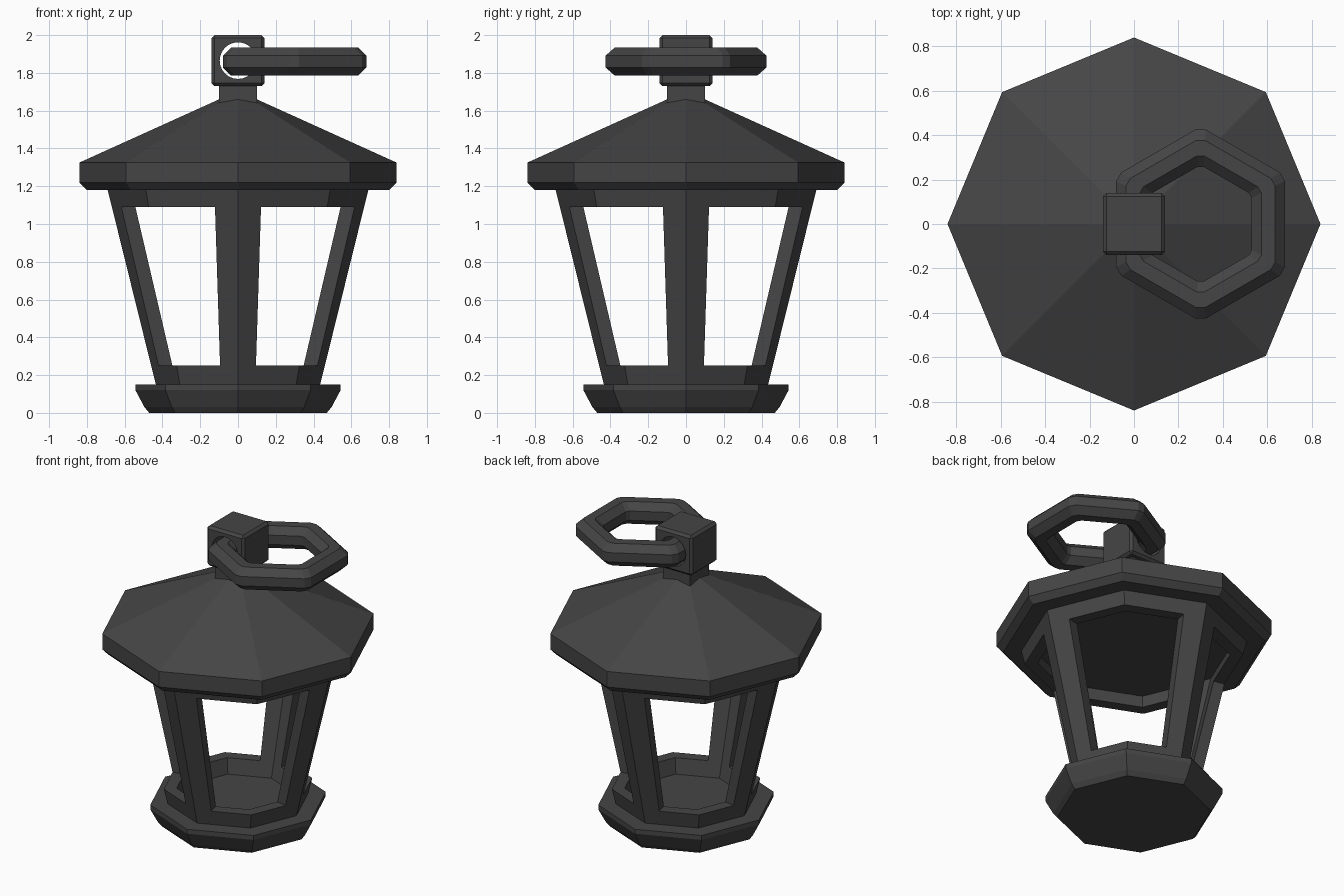
import bpy, bmesh
from math import sin, cos, pi, radians
from mathutils import Matrix

cube = bpy.data.objects.get("Cube")
if cube:
    bpy.data.objects.remove(cube)

iron = bpy.data.materials.new("dark_iron")
iron.use_nodes = True
GREY = (0.06, 0.06, 0.06, 1)
iron.diffuse_color = GREY
iron.node_tree.nodes["Principled BSDF"].inputs["Base Color"].default_value = GREY


def finish(bm, name):
    bmesh.ops.recalc_face_normals(bm, faces=bm.faces)
    mesh = bpy.data.meshes.new(name)
    bm.to_mesh(mesh)
    bm.free()
    mesh.materials.append(iron)
    obj = bpy.data.objects.new(name, mesh)
    bpy.context.collection.objects.link(obj)
    return obj


def lathe(name, profile, angles, looped=False, centre_x=0):
    """Sweep (radius, height) points around z; cap the ends or close the loop."""
    bm = bmesh.new()
    rings = [[bm.verts.new((centre_x + r * cos(a), r * sin(a), z)) for a in angles]
             for r, z in profile]
    n = len(angles)
    pairs = list(zip(rings, rings[1:]))
    if looped:
        pairs.append((rings[-1], rings[0]))
    else:
        bm.faces.new(rings[0])
        bm.faces.new(rings[-1])
    for low, high in pairs:
        for i in range(n):
            j = (i + 1) % n
            bm.faces.new((low[i], low[j], high[j], high[i]))
    return finish(bm, name)


def box(name, half, z0, z1, bevel=0):
    bm = bmesh.new()
    bmesh.ops.create_cube(bm, size=1)
    bmesh.ops.scale(bm, vec=(2 * half, 2 * half, z1 - z0), verts=bm.verts)
    bmesh.ops.translate(bm, vec=(0, 0, (z0 + z1) / 2), verts=bm.verts)
    if bevel:
        bmesh.ops.bevel(bm, geom=bm.edges[:], offset=bevel, segments=1,
                        affect='EDGES', profile=0.5)
    return finish(bm, name)


# Octagonal base and roof
octagon = [i * pi / 4 for i in range(8)]
lathe("base", [(0.47, 0), (0.495, 0.03), (0.543, 0.12), (0.543, 0.15)], octagon)
lathe("roof", [(0.80, 1.18), (0.84, 1.22), (0.84, 1.325), (0.10, 1.66)], octagon)

# Tapered frame: four posts on the axes, windows wrapping the corners between
bm = bmesh.new()
rows = []
for z in (0.145, 0.25, 1.09, 1.185):
    r = 0.435 + 0.2476 * (z - 0.15)
    w = 0.095 + 0.032 * (z - 0.25)
    side = r - w * (2 ** 0.5 - 1)
    quarter = [(r, 0), (side, w), (r * cos(pi / 4), r * sin(pi / 4)), (w, side)]
    row = []
    for k in range(4):
        turn = Matrix.Rotation(k * pi / 2, 2)
        for x, y in quarter:
            row.append(bm.verts.new((turn[0][0] * x + turn[0][1] * y,
                                     turn[1][0] * x + turn[1][1] * y, z)))
    rows.append(row)
for level in range(3):
    for i in range(16):
        if level == 1 and i % 4 in (1, 2):
            continue
        j = (i + 1) % 16
        bm.faces.new((rows[level][i], rows[level][j],
                      rows[level + 1][j], rows[level + 1][i]))
# Thicken the wall towards the axis
inner = bmesh.ops.extrude_face_region(bm, geom=bm.faces[:], use_keep_orig=True)
for v in inner["geom"]:
    if isinstance(v, bmesh.types.BMVert):
        r = 0.435 + 0.2476 * (v.co.z - 0.15)
        v.co.xy *= (r - 0.08) / r
finish(bm, "window_frame")

# Neck and pierced hanging block
box("neck", 0.10, 1.60, 1.75)
block = box("hanging_block", 0.14, 1.73, 2.0, bevel=0.016)
bm = bmesh.new()
bmesh.ops.create_cone(bm, cap_ends=True, segments=24, radius1=0.097, radius2=0.097, depth=1,
                      matrix=Matrix.Translation((0, 0, 1.865)) @ Matrix.Rotation(pi / 2, 4, 'X'))
cutter = finish(bm, "hole_cutter")
cutter.hide_render = True
cut = block.modifiers.new("hole", 'BOOLEAN')
cut.operation = 'DIFFERENCE'
cut.solver = 'EXACT'
cut.object = cutter
bpy.context.view_layer.objects.active = block
bpy.ops.object.modifier_apply(modifier=cut.name)
bpy.data.objects.remove(cutter)

# Hexagonal carrying ring with clipped corners and an eight-sided bar
corners = [radians(30 + 60 * k + s) for k in range(6) for s in (-3, 3)]
tube = 0.075 / cos(pi / 8)
section = [((0.305 + tube * cos(a)) / cos(radians(27)), 1.86 + tube * sin(a))
           for a in (pi / 8 + i * pi / 4 for i in range(8))]
lathe("carrying_ring", section, corners, looped=True, centre_x=0.30)
